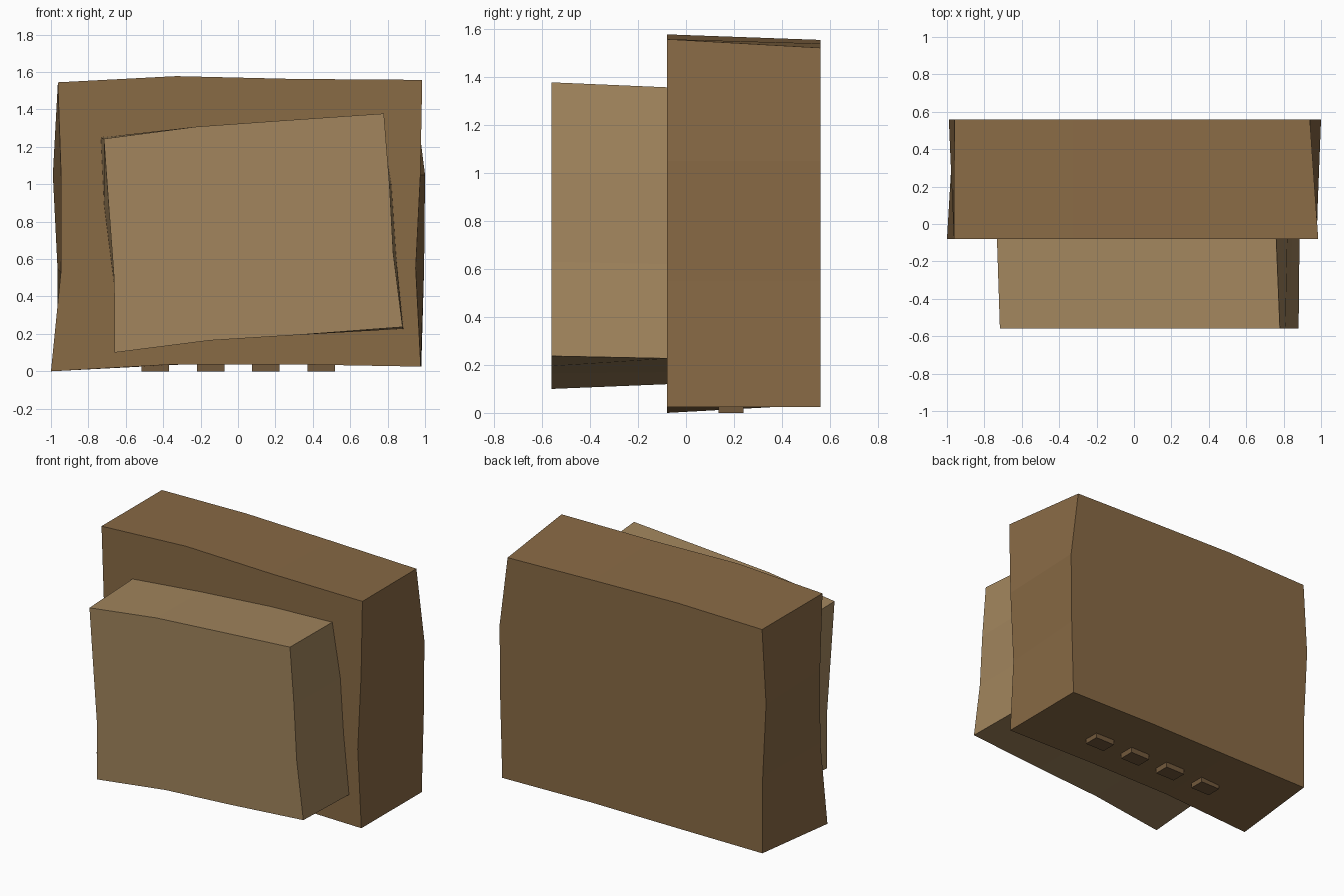
import bpy, bmesh

if "Cube" in bpy.data.objects:
    bpy.data.objects.remove(bpy.data.objects["Cube"])


def material(name, rgb):
    m = bpy.data.materials.new(name)
    m.diffuse_color = (*rgb, 1)
    m.use_nodes = True
    m.node_tree.nodes["Principled BSDF"].inputs["Base Color"].default_value = m.diffuse_color
    return m


def add_object(name, bm, mat):
    bmesh.ops.recalc_face_normals(bm, faces=bm.faces)
    mesh = bpy.data.meshes.new(name)
    bm.to_mesh(mesh)
    bm.free()
    mesh.materials.append(mat)
    ob = bpy.data.objects.new(name, mesh)
    bpy.context.collection.objects.link(ob)
    return ob


def loft(name, front, y_front, back, y_back, mat):
    """Flat-faced block between two crooked (x, z) outlines."""
    bm = bmesh.new()
    a = [bm.verts.new((x, y_front, z)) for x, z in front]
    b = [bm.verts.new((x, y_back, z)) for x, z in back]
    bm.faces.new(a)
    bm.faces.new(b[::-1])
    n = len(a)
    for i in range(n):
        j = (i + 1) % n
        bm.faces.new((a[i], b[i], b[j], a[j]))
    return add_object(name, bm, mat)


brown = material("brown", (0.25, 0.145, 0.06))
tan = material("tan", (0.36, 0.235, 0.11))
dark = material("dark_brown", (0.17, 0.10, 0.045))

# Crooked main cabinet, outlines run bottom, right, top, left
body_front = [(-1.0, 0.0), (-0.34, 0.037), (0.3, 0.037), (0.977, 0.025),
              (0.95, 0.55), (0.975, 1.05), (0.985, 1.558),
              (0.3, 1.563), (-0.33, 1.578), (-0.963, 1.545),
              (-0.945, 1.03), (-0.947, 0.53)]
body_back = [(-0.962, 0.035), (-0.32, 0.035), (0.32, 0.037), (0.98, 0.025),
             (0.995, 0.55), (1.0, 1.05), (0.94, 1.522),
             (0.3, 1.54), (-0.33, 1.555), (-0.96, 1.545),
             (-0.99, 1.05), (-0.965, 0.55)]
loft("cabinet", body_front, -0.08, body_back, 0.56, brown)

# Tilted front block
panel_front = [(-0.66, 0.10), (-0.15, 0.165), (0.33, 0.195), (0.88, 0.237),
               (0.83, 0.63), (0.81, 1.0), (0.78, 1.378),
               (0.3, 1.345), (-0.22, 1.308), (-0.717, 1.243),
               (-0.69, 0.87), (-0.662, 0.49)]
panel_back = [(-0.64, 0.12), (-0.15, 0.17), (0.33, 0.20), (0.885, 0.227),
              (0.845, 0.62), (0.82, 1.0), (0.76, 1.357),
              (0.3, 1.34), (-0.22, 1.30), (-0.733, 1.25),
              (-0.715, 0.88), (-0.665, 0.49)]
loft("front_block", panel_front, -0.56, panel_back, -0.07, tan)

# Row of four small feet
for i in range(4):
    bm = bmesh.new()
    bmesh.ops.create_cube(bm, size=1)
    bmesh.ops.scale(bm, vec=(0.147, 0.105, 0.06), verts=bm.verts)
    bmesh.ops.translate(bm, vec=(-0.443 + 0.296 * i, 0.188, 0.03), verts=bm.verts)
    add_object(f"foot_{i + 1}", bm, dark)
